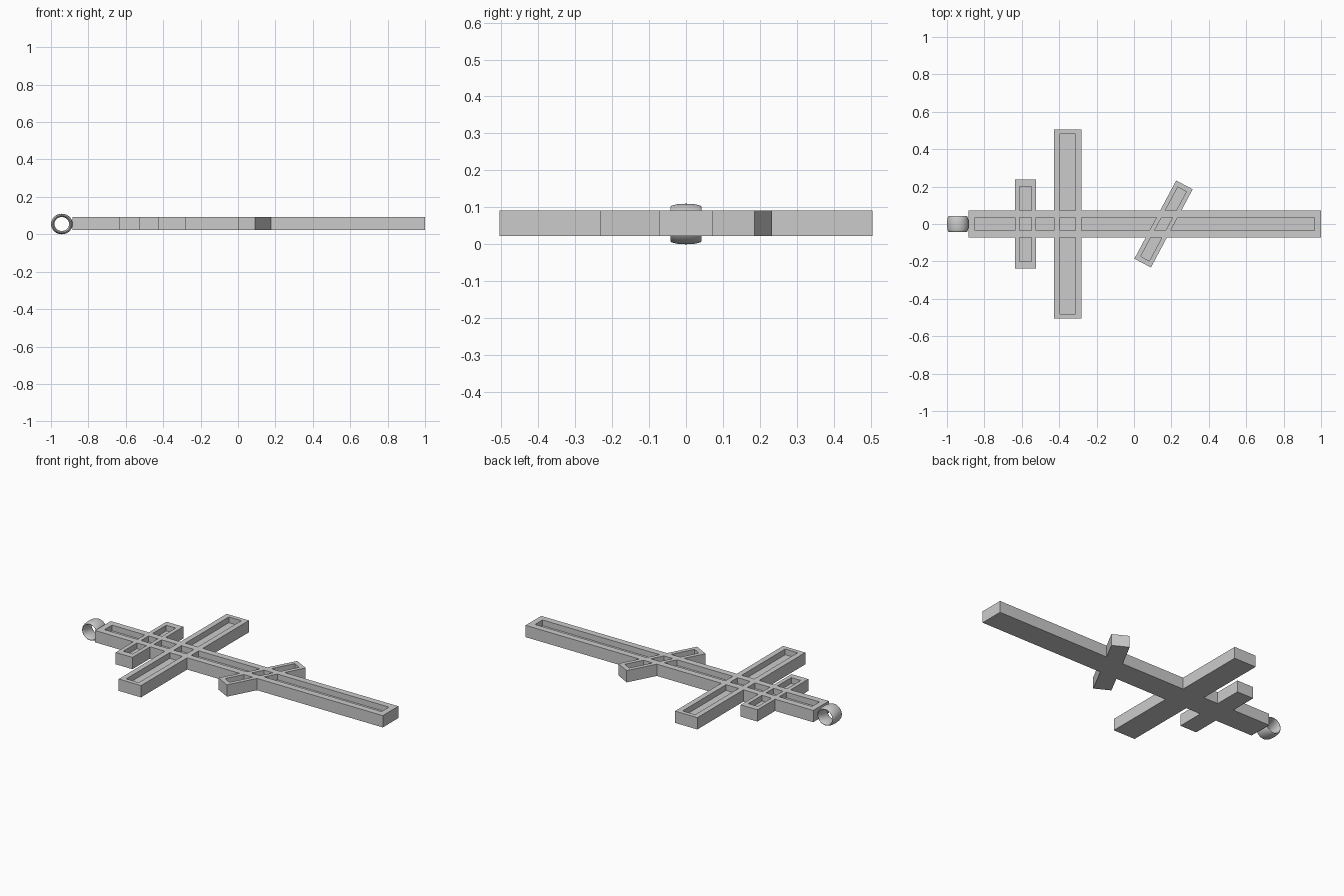
import bpy
import bmesh
import math
from mathutils import Vector

cube = bpy.data.objects.get("Cube")
if cube:
    bpy.data.objects.remove(cube, do_unlink=True)

metal = bpy.data.materials.new("grey_metal")
metal.use_nodes = True
GREY = (0.6, 0.6, 0.6, 1)
metal.diffuse_color = GREY
metal.node_tree.nodes["Principled BSDF"].inputs["Base Color"].default_value = GREY

BOTTOM, TOP, FLOOR = 0.022, 0.092, 0.058
HALF, GROOVE = 0.073, 0.035          # long bar half width, groove half width
LEFT, RIGHT = -0.885, 1.0


def prisms(name, outlines, low, high):
    """One object holding an upright prism for each outline."""
    bm = bmesh.new()
    for outline in outlines:
        face = bm.faces.new([bm.verts.new((x, y, low)) for x, y in outline])
        moved = bmesh.ops.extrude_face_region(bm, geom=[face])["geom"]
        bmesh.ops.translate(bm, vec=(0, 0, high - low),
                            verts=[v for v in moved if isinstance(v, bmesh.types.BMVert)])
    bmesh.ops.recalc_face_normals(bm, faces=bm.faces)
    mesh = bpy.data.meshes.new(name)
    bm.to_mesh(mesh)
    bm.free()
    mesh.materials.append(metal)
    obj = bpy.data.objects.new(name, mesh)
    bpy.context.collection.objects.link(obj)
    return obj


def combine(target, tool, operation):
    """Apply a boolean and drop the tool object."""
    mod = target.modifiers.new(operation, "BOOLEAN")
    mod.operation, mod.solver, mod.object = operation, "EXACT", tool
    bpy.context.view_layer.objects.active = target
    bpy.ops.object.modifier_apply(modifier=mod.name)
    bpy.data.objects.remove(tool, do_unlink=True)


class Bar:
    """A cross bar centred on the long bar, leaning by an angle from +x."""

    def __init__(self, x, angle, half_length, half_width, groove, margin):
        a = math.radians(angle)
        self.x, self.half_length, self.half_width = x, half_length, half_width
        self.groove, self.margin = groove, margin
        self.along = Vector((math.cos(a), math.sin(a)))
        self.across = Vector((math.sin(a), -math.cos(a)))

    def corner(self, length, width):
        return Vector((self.x, 0)) + self.along * length + self.across * width

    def edge(self, y, width):
        """Point at height y on the line offset sideways by width."""
        return Vector((self.x + y * self.along.x / self.along.y + width / self.along.y, y))

    def outline(self):
        l, w = self.half_length, self.half_width
        return [self.corner(*p) for p in ((-l, -w), (-l, w), (l, w), (l, -w))]

    def pockets(self):
        g, end = self.groove, self.half_length - self.margin
        arms = [[self.edge(s * HALF, -g), self.edge(s * HALF, g),
                 self.corner(s * end, g), self.corner(s * end, -g)] for s in (-1, 1)]
        middle = [self.edge(-GROOVE, -g), self.edge(-GROOVE, g),
                  self.edge(GROOVE, g), self.edge(GROOVE, -g)]
        return arms + [middle]


# Cross bars: short, wide and slanted
bars = [Bar(-0.58, 90, 0.238, 0.055, 0.031, 0.037),
        Bar(-0.355, 90, 0.505, 0.073, 0.041, 0.025),
        Bar(0.158, 61.9, 0.237, 0.05, 0.026, 0.027)]

# Solid body
body = prisms("cross_body", [[(LEFT, -HALF), (RIGHT, -HALF), (RIGHT, HALF), (LEFT, HALF)]],
              BOTTOM, TOP)
for bar in bars:
    combine(body, prisms("arm", [bar.outline()], BOTTOM, TOP), "UNION")

# Grooves along the long bar, split by the walls of each cross bar
pockets = [p for bar in bars for p in bar.pockets()]
start = [(LEFT + 0.035, -GROOVE), (LEFT + 0.035, GROOVE)]
for bar in bars:
    w = bar.half_width
    pockets.append(start + [bar.edge(GROOVE, -w), bar.edge(-GROOVE, -w)])
    start = [bar.edge(-GROOVE, w), bar.edge(GROOVE, w)]
pockets.append(start + [(RIGHT - 0.035, GROOVE), (RIGHT - 0.035, -GROOVE)])
combine(body, prisms("pockets", pockets, FLOOR, TOP + 0.05), "DIFFERENCE")

# Hanging ring at the end, a torus stretched along its axis
bpy.ops.mesh.primitive_torus_add(major_radius=0.047, minor_radius=0.009,
                                 major_segments=48, minor_segments=20,
                                 location=(-0.942, 0, 0.055),
                                 rotation=(math.pi / 2, 0, 0))
ring = bpy.context.object
ring.name = "hanging_ring"
ring.scale = (1.03, 0.98, 4.7)
ring.data.materials.append(metal)
bpy.ops.object.shade_smooth()
